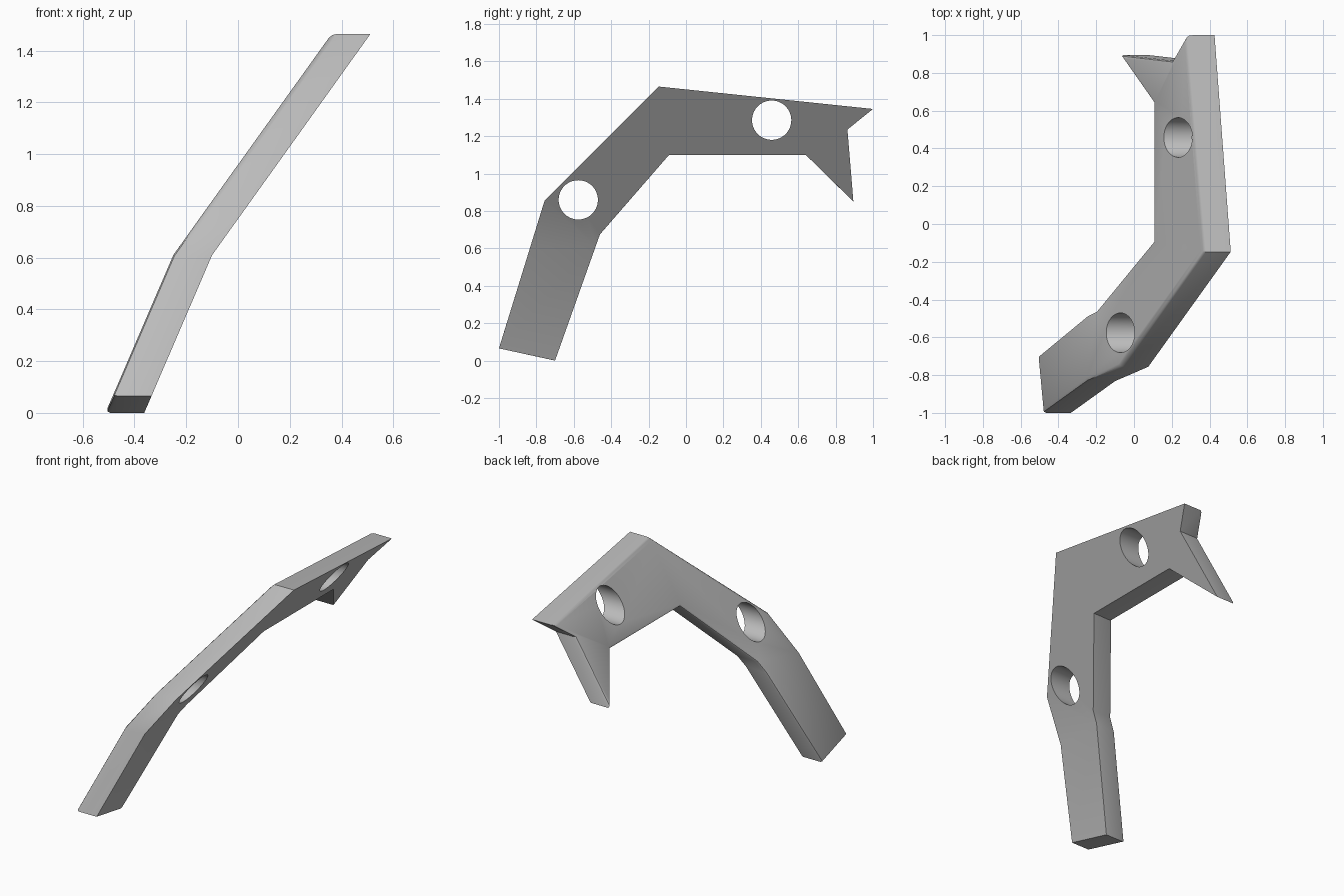
import bpy
import bmesh

cube = bpy.data.objects.get("Cube")
if cube:
    bpy.data.objects.remove(cube, do_unlink=True)

THICK, BEND_Z, CHAMFER = 0.15, 0.61, 0.018

# Side outline (y, z): foot, leg, arm, hooked end with prong
OUTLINE = [(-1, 0.065), (-0.7, 0), (-0.46, 0.675), (-0.09, 1.1), (0.64, 1.1),
           (0.895, 0.85), (0.863, 1.235), (1, 1.345), (-0.147, 1.465), (-0.756, 0.855)]
HOLES = [(-0.576, 0.859), (0.458, 1.285)]


def lean(z):
    """x of the left side at height z: steeper below the bend."""
    return -0.1 + (z - BEND_Z) * (0.43 if z < BEND_Z else 0.716)


grey = bpy.data.materials.new("plain grey")
grey.use_nodes = True
colour = (0.5, 0.5, 0.5, 1)
grey.diffuse_color = colour
grey.node_tree.nodes["Principled BSDF"].inputs["Base Color"].default_value = colour

# Bracket body: extruded outline, split at the bend and leaned over
bm = bmesh.new()
face = bm.faces.new([bm.verts.new((0, y, z)) for y, z in OUTLINE])
ext = bmesh.ops.extrude_face_region(bm, geom=[face])
for v in ext["geom"]:
    if isinstance(v, bmesh.types.BMVert):
        v.co.x = -THICK
bmesh.ops.bisect_plane(bm, geom=bm.verts[:] + bm.edges[:] + bm.faces[:],
                       plane_co=(0, 0, BEND_Z), plane_no=(0, 0, 1))
bmesh.ops.recalc_face_normals(bm, faces=bm.faces)

# Soft chamfer around the upper-side rim
upper = {f for f in bm.faces if f.normal.x < -0.9}
rim = [e for e in bm.edges if sum(f in upper for f in e.link_faces) == 1]
for v in bm.verts:
    v.co.x += lean(v.co.z)
bm.normal_update()
bmesh.ops.bevel(bm, geom=rim, offset=CHAMFER, segments=2, profile=0.5, affect='EDGES')
bmesh.ops.recalc_face_normals(bm, faces=bm.faces)

mesh = bpy.data.meshes.new("bracket")
bm.to_mesh(mesh)
bm.free()
mesh.materials.append(grey)
bracket = bpy.data.objects.new("bracket", mesh)
bpy.context.collection.objects.link(bracket)

# Round holes drilled sideways
for y, z in HOLES:
    bpy.ops.mesh.primitive_cylinder_add(vertices=64, radius=0.105, depth=2,
                                        location=(0, y, z), rotation=(0, 1.570796, 0))
    cutter = bpy.context.object
    cutter.name = "hole_cutter"
    cutter.hide_render = True
    cutter.data.materials.append(grey)
    mod = bracket.modifiers.new("hole", 'BOOLEAN')
    mod.operation, mod.solver, mod.object = 'DIFFERENCE', 'EXACT', cutter
    bpy.ops.object.select_all(action='DESELECT')
    bracket.select_set(True)
    bpy.context.view_layer.objects.active = bracket
    bpy.ops.object.modifier_apply(modifier=mod.name)
    bpy.data.objects.remove(cutter, do_unlink=True)

bpy.ops.object.shade_smooth_by_angle(angle=0.6)
